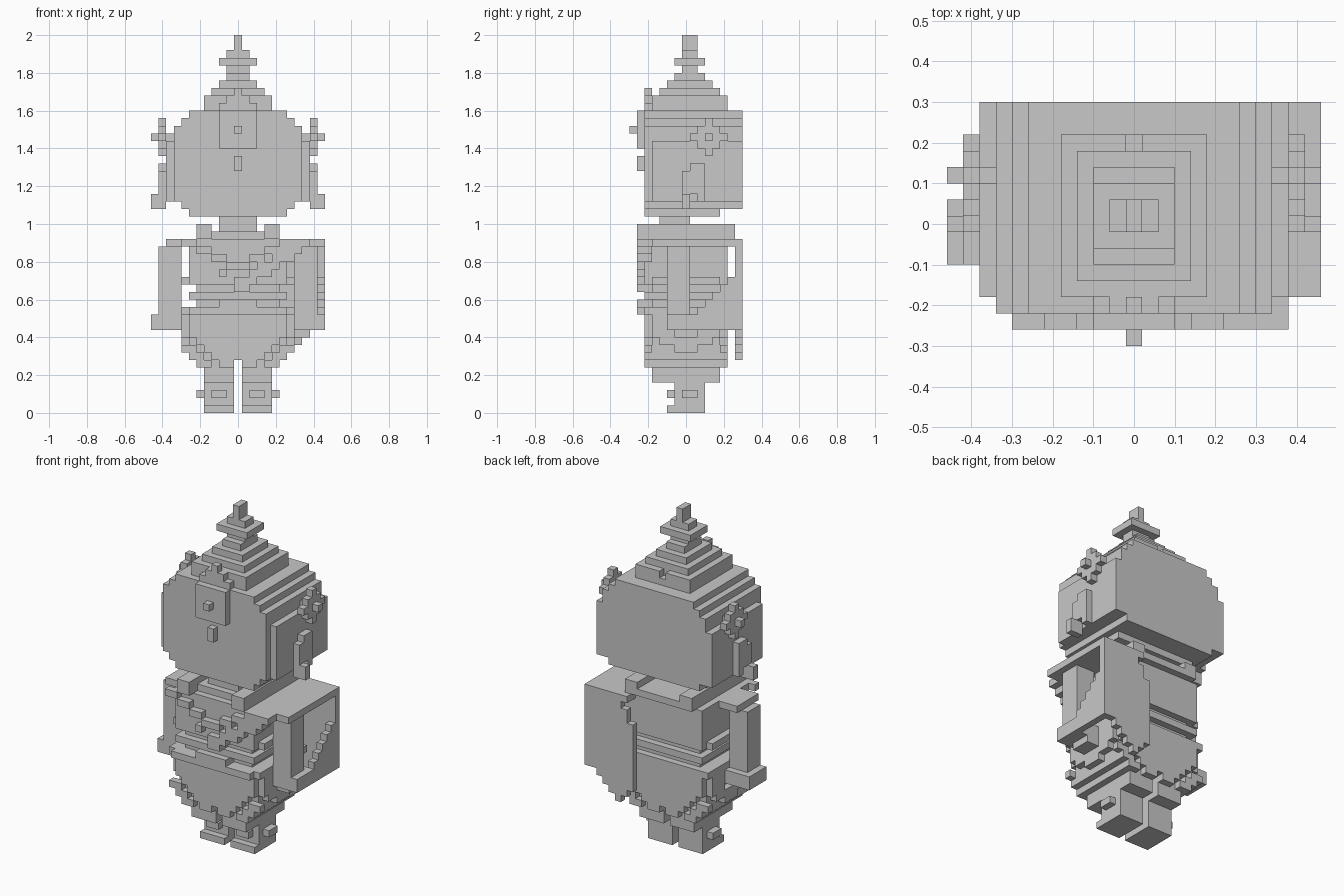
import bpy
import bmesh

CELL = 0.04

cube = bpy.data.objects.get("Cube")
if cube:
    bpy.data.objects.remove(cube, do_unlink=True)

stone = bpy.data.materials.new("plain grey")
stone.use_nodes = True
grey = (0.58, 0.58, 0.58, 1)
stone.diffuse_color = grey
stone.node_tree.nodes["Principled BSDF"].inputs["Base Color"].default_value = grey


def block(x, y, z):
    """Set of grid cells in three inclusive ranges."""
    return {(i, j, k)
            for i in range(x[0], x[1] + 1)
            for j in range(y[0], y[1] + 1)
            for k in range(z[0], z[1] + 1)}


def slab(half, y, z):
    return block((-half, half), y, z)


def mirrored(cells):
    return cells | {(-i, j, k) for i, j, k in cells}


def build(name, cells):
    """Skin a set of cells with only its outer square faces."""
    bm = bmesh.new()
    corners = {}

    def vert(p):
        if p not in corners:
            x, y, z = p
            corners[p] = bm.verts.new(((x - 0.5) * CELL, (y - 0.5) * CELL, z * CELL))
        return corners[p]

    for cell in cells:
        for axis in range(3):
            u, v = (axis + 1) % 3, (axis + 2) % 3
            for side in (0, 1):
                near = list(cell)
                near[axis] += 2 * side - 1
                if tuple(near) in cells:
                    continue
                ring = []
                for du, dv in ((0, 0), (1, 0), (1, 1), (0, 1)):
                    p = list(cell)
                    p[axis] += side
                    p[u] += du
                    p[v] += dv
                    ring.append(vert(tuple(p)))
                bm.faces.new(ring if side else ring[::-1])
    # merge coplanar squares into large flat faces
    bmesh.ops.dissolve_limit(bm, angle_limit=0.01, verts=bm.verts, edges=bm.edges)
    mesh = bpy.data.meshes.new(name)
    bm.to_mesh(mesh)
    bm.free()
    mesh.materials.append(stone)
    bpy.context.collection.objects.link(bpy.data.objects.new(name, mesh))


# head with chamfered top and bottom
head = slab(8, (-5, 7), (28, 37)) | slab(9, (-4, 7), (28, 35))
head |= slab(7, (-5, 7), (27, 38)) | slab(6, (-5, 7), (39, 39))
head |= slab(6, (-5, 4), (26, 26))
build("head", head)

# stepped crown and spire
crown = slab(4, (-4, 5), (40, 41)) - slab(0, (5, 5), (41, 41))
for step in range(3):
    crown |= slab(3 - step, (step - 3, 4 - step), (42 + step, 42 + step))
crown |= slab(1, (0, 1), (45, 47)) | slab(2, (-1, 2), (46, 46))
crown |= slab(0, (0, 1), (48, 49))
for step in range(3):
    crown |= slab(2 - step, (-5, -5), (40, 40 + step))
build("crown", crown)

# forehead plate with gem, and nose
build("forehead_plate", slab(2, (-6, -6), (35, 39)) | slab(0, (-7, -7), (37, 37)))
build("nose", slab(0, (-6, -6), (32, 33)))

# ears with hanging drops
ear = block((10, 10), (1, 2), (29, 32)) | block((10, 10), (2, 2), (28, 28))
ear |= block((10, 10), (0, 0), (28, 31)) | block((10, 11), (0, 0), (27, 28))
build("ears", mirrored(ear))

# side blossoms above the ears
blossom = {(10, 3 + a, 36 + b) for a in range(-2, 3) for b in range(-2, 3)
           if abs(a) + abs(b) < 3}
blossom |= block((9, 11), (3, 3), (36, 36))
build("ear_blossoms", mirrored(blossom))

build("neck", slab(2, (-3, 0), (24, 25)))

# collar and torso
collar = mirrored(block((4, 5), (-6, 6), (23, 24)))
collar |= slab(5, (-4, 6), (23, 23))
build("collar", collar)
torso = slab(6, (-5, 5), (18, 22)) | slab(5, (-4, 4), (13, 17))
torso |= slab(6, (-5, 5), (15, 15))
build("torso", torso)

# belts around the waist
belts = slab(7, (-5, 5), (13, 13)) | slab(7, (-4, 4), (17, 17))
belts |= slab(6, (-5, 5), (17, 17)) | slab(2, (-6, -5), (14, 14))
belts |= slab(6, (-6, -5), (13, 13))
build("belts", belts)

# hanging necklaces as chains of beads
necklace = set()
for i in range(0, 8):
    drop = 19 + i // 2
    necklace |= block((i, i), (-6, -6), (drop, drop))
necklace |= block((0, 0), (-6, -6), (17, 17)) | block((2, 2), (-6, -6), (18, 18))
build("necklaces", mirrored(necklace))

# skirt core tapering in steps
skirt = slab(6, (-4, 4), (7, 12)) | slab(7, (-4, 4), (11, 12))
skirt |= mirrored(block((1, 5), (-4, 4), (6, 6)))
skirt |= mirrored(block((1, 4), (-4, 4), (4, 5)))
build("skirt", skirt)

# pointed panels and stepped hems on the front and back of the skirt
panels = set()
for j in (-5, 5):
    for k in range(6, 13):
        panels |= block((1 if k == 6 else 0, min(k - 4, 6)), (j, j), (k, k))
    for k in range(6, 9):
        panels |= block((k - 2, k - 1), (j, j), (k, k))
build("skirt_panels", mirrored(panels))

# scalloped folds on the sides of the skirt
folds = set()
for j in range(-4, 5):
    low = 8 + abs(j) // 2
    folds |= block((7, 7), (j, j), (low, low + 1))
build("skirt_folds", mirrored(folds))

# legs, feet and anklets
legs = block((1, 4), (-1, 2), (1, 4)) | block((1, 4), (-2, 2), (0, 0))
build("legs", mirrored(legs))
anklet = block((2, 3), (-2, -2), (2, 2)) | block((5, 5), (0, 1), (2, 2))
build("anklets", mirrored(anklet))

# arms and hands
build("right_arm", block((-10, -8), (-2, 0), (13, 21)) | block((-9, -6), (-3, 1), (22, 22)))
hand = block((8, 11), (-2, 1), (11, 12))
build("right_hand", {(-i, j, k) for i, j, k in hand})
build("left_arm", block((8, 10), (-2, 0), (13, 21)))
build("left_hand", hand | block((8, 9), (-1, 1), (10, 10)))

# shawl over the left shoulder with a ragged back sheet
shawl = block((5, 11), (-4, 7), (22, 22)) | block((5, 9), (-5, -5), (22, 22))
for i in range(4, 12):
    hem = max(7, 13 - i) if i < 7 else min(i + 1, 11)
    top = 22 if i > 5 else 10 + 2 * i
    shawl |= block((i, i), (7, 7), (hem, top))
build("shawl", shawl)

# shawl side rising in steps towards the back
side = set()
for j in range(1, 7):
    side |= block((11, 11), (j, j), (11, 11 + j))
build("shawl_side", side)

# sash across the chest
sash = set()
for i in range(0, 10):
    height = 16 + 2 * i // 3
    sash |= block((i, i), (-6, -5), (height, min(height + 1, 22)))
build("sash", sash)
